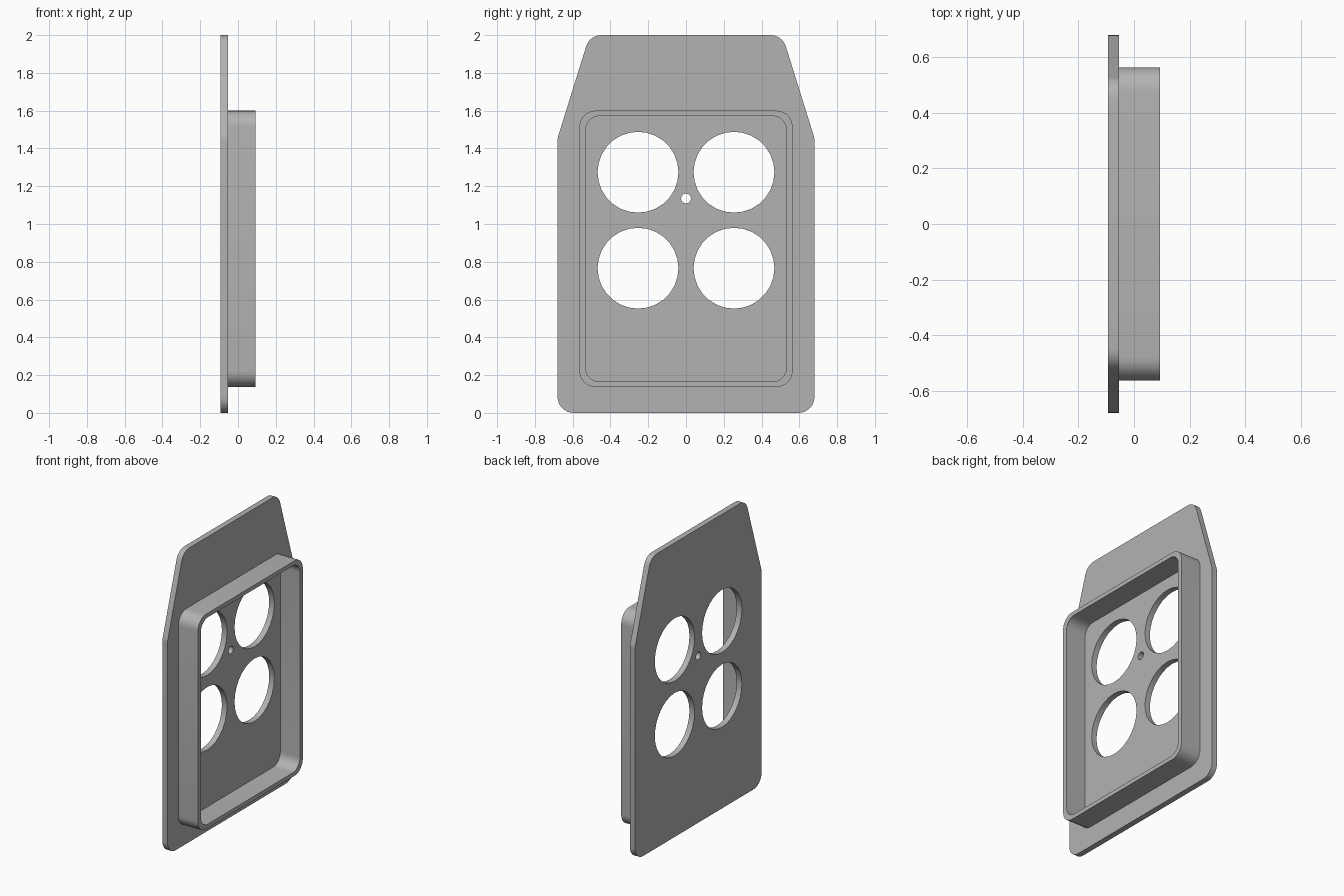
import bpy
import bmesh
from math import cos, sin, pi, radians
from mathutils import Vector

if "Cube" in bpy.data.objects:
    bpy.data.objects.remove(bpy.data.objects["Cube"], do_unlink=True)

grey = bpy.data.materials.new("plain grey")
grey.use_nodes = True
grey.diffuse_color = (0.45, 0.45, 0.45, 1)
grey.node_tree.nodes["Principled BSDF"].inputs["Base Color"].default_value = grey.diffuse_color


def rounded(corners, radius, steps=8):
    """Round every corner of a convex counter-clockwise outline."""
    points = []
    for i, corner in enumerate(corners):
        p = Vector(corner)
        a = (Vector(corners[i - 1]) - p).normalized()
        b = (Vector(corners[(i + 1) % len(corners)]) - p).normalized()
        half = a.angle(b) / 2
        centre = p + (a + b).normalized() * radius / sin(half)
        start = -Vector((a.y, -a.x))          # outward normal of incoming edge
        start = start if start.dot(p - centre) > 0 else -start
        turn = pi - 2 * half
        for s in range(steps + 1):
            t = turn * s / steps
            points.append(centre + radius * Vector((start.x * cos(t) - start.y * sin(t),
                                                    start.x * sin(t) + start.y * cos(t))))
    return points


def box(half_width, low, high):
    return [(-half_width, low), (half_width, low), (half_width, high), (-half_width, high)]


def circle(y, z, radius, sides):
    return [(y + radius * cos(2 * pi * i / sides), z + radius * sin(2 * pi * i / sides))
            for i in range(sides)]


def slab(name, outlines, x_min, x_max):
    """Extrude outlines (first is the border, the rest are holes) along x."""
    curve = bpy.data.curves.new(name + "_profile", 'CURVE')
    curve.dimensions = '2D'
    curve.fill_mode = 'BOTH'
    curve.extrude = (x_max - x_min) / 2
    for outline in outlines:
        spline = curve.splines.new('POLY')
        spline.points.add(len(outline) - 1)
        for point, (y, z) in zip(spline.points, outline):
            point.co = (y, z, 0, 1)
        spline.use_cyclic_u = True
    helper = bpy.data.objects.new(name + "_helper", curve)
    bpy.context.collection.objects.link(helper)
    graph = bpy.context.evaluated_depsgraph_get()
    mesh = bpy.data.meshes.new_from_object(helper.evaluated_get(graph))
    bpy.data.objects.remove(helper, do_unlink=True)
    bpy.data.curves.remove(curve)

    # Weld caps to walls and stand the slab upright
    bm = bmesh.new()
    bm.from_mesh(mesh)
    bmesh.ops.remove_doubles(bm, verts=bm.verts, dist=0.0001)
    for v in bm.verts:
        y, z, x = v.co
        v.co = (x + (x_min + x_max) / 2, y, z)
    bmesh.ops.recalc_face_normals(bm, faces=bm.faces)
    bm.to_mesh(mesh)
    bm.free()

    mesh.name = name
    mesh.materials.clear()
    mesh.materials.append(grey)
    obj = bpy.data.objects.new(name, mesh)
    bpy.context.collection.objects.link(obj)
    bpy.ops.object.select_all(action='DESELECT')
    obj.select_set(True)
    bpy.context.view_layer.objects.active = obj
    bpy.ops.object.shade_smooth_by_angle(angle=radians(30))
    return obj


# Back plate with tapered top, four large holes and a small centre hole
plate = [(-0.68, 0.005), (0.68, 0.005), (0.68, 1.455), (0.51, 2), (-0.51, 2), (-0.68, 1.455)]
plate = [(y, max(z, 0) if z > 0.01 else 0) for y, z in plate]
holes = [circle(y, z, 0.214, 28) for y in (-0.254, 0.254) for z in (0.766, 1.274)]
holes.append(circle(0, 1.135, 0.026, 16))
slab("back_plate", [rounded(plate, 0.085)] + holes, -0.093, -0.054)

# Raised rectangular rim
slab("raised_rim", [rounded(box(0.564, 0.137, 1.6), 0.085),
                    rounded(box(0.532, 0.165, 1.572), 0.085 - 0.03 + 0.02)], -0.054, 0.093)
